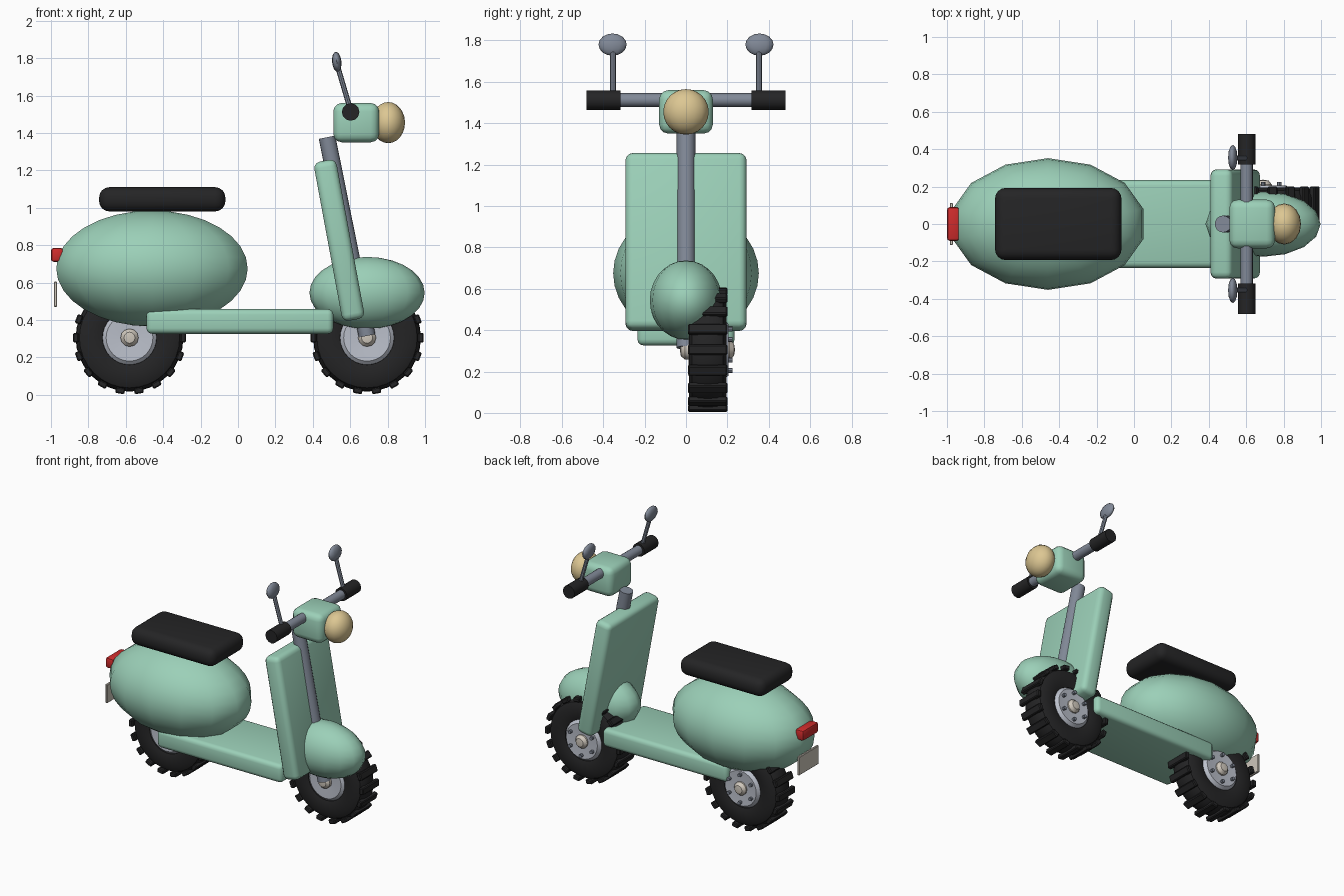
import bpy, bmesh, math
from mathutils import Matrix, Vector

if "Cube" in bpy.data.objects:
    bpy.data.objects.remove(bpy.data.objects["Cube"])


def mat(name, rgb):
    m = bpy.data.materials.new(name)
    m.diffuse_color = (*rgb, 1)
    m.use_nodes = True
    m.node_tree.nodes["Principled BSDF"].inputs["Base Color"].default_value = m.diffuse_color
    return m


MINT = mat("mint paint", (0.33, 0.63, 0.48))
BLACK = mat("black rubber", (0.018, 0.018, 0.019))
STEEL = mat("slate steel", (0.22, 0.25, 0.31))
SILVER = mat("light silver", (0.50, 0.53, 0.60))
CREAM = mat("lamp cream", (0.72, 0.57, 0.29))
IVORY = mat("ivory metal", (0.62, 0.57, 0.50))
RED = mat("red lens", (0.62, 0.025, 0.025))


def finish(name, bm, material, angle=35):
    bmesh.ops.recalc_face_normals(bm, faces=bm.faces)
    me = bpy.data.meshes.new(name)
    bm.to_mesh(me)
    bm.free()
    me.shade_smooth()
    me.set_sharp_from_angle(angle=math.radians(angle))
    me.materials.append(material)
    ob = bpy.data.objects.new(name, me)
    bpy.context.collection.objects.link(ob)
    return ob


def box(name, centre, size, material, bevel=0.0, segs=3, tilt=0.0):
    bm = bmesh.new()
    bmesh.ops.create_cube(bm, size=1, matrix=Matrix.Diagonal((*size, 1)))
    if bevel:
        bmesh.ops.bevel(bm, geom=bm.edges[:], offset=bevel, segments=segs,
                        profile=0.5, affect='EDGES')
    bm.transform(Matrix.Translation(centre) @ Matrix.Rotation(tilt, 4, 'Y'))
    return finish(name, bm, material)


def ball(name, centre, radii, material, u=16, v=12, tilt=0.0):
    bm = bmesh.new()
    bmesh.ops.create_uvsphere(bm, u_segments=u, v_segments=v, radius=1)
    bm.transform(Matrix.Translation(centre) @ Matrix.Rotation(tilt, 4, 'Y')
                 @ Matrix.Diagonal((*radii, 1)))
    return finish(name, bm, material, 60)


def tube(name, a, b, r, material, sides=16):
    a, b = Vector(a), Vector(b)
    d = b - a
    bm = bmesh.new()
    bmesh.ops.create_cone(bm, cap_ends=True, segments=sides, radius1=r,
                          radius2=r, depth=d.length)
    bm.transform(Matrix.Translation((a + b) / 2)
                 @ d.to_track_quat('Z', 'Y').to_matrix().to_4x4())
    return finish(name, bm, material)


def lathe(name, profile, x, z, material, steps=32):
    """Spin a (radius, y) profile around the axle."""
    bm = bmesh.new()
    vs = [bm.verts.new((r, y, 0)) for r, y in profile]
    es = [bm.edges.new(p) for p in zip(vs, vs[1:])]
    bmesh.ops.spin(bm, geom=vs + es, cent=(0, 0, 0), axis=(0, 1, 0),
                   angle=math.tau, steps=steps)
    bmesh.ops.remove_doubles(bm, verts=bm.verts[:], dist=1e-4)
    bm.transform(Matrix.Translation((x, 0, z)))
    return finish(name, bm, material)


# wheels, set slightly off the centre line
AXLE_Z, MID = 0.305, 0.105
for label, x in (("front", 0.69), ("rear", -0.58)):
    half = [(0.14, 0.06), (0.145, 0.08), (0.17, 0.088), (0.235, 0.09),
            (0.268, 0.075), (0.285, 0.045), (0.288, 0.0)]
    loop = [(r, MID - w) for r, w in half]
    loop += [(r, MID + w) for r, w in reversed(half[:-1])]
    lathe(label + "_tire", loop + loop[:1], x, AXLE_Z, BLACK)
    # hub disc with a shallow dish on each side
    lathe(label + "_hub", [(0, 0.02), (0.06, 0.015), (0.125, 0.012),
                           (0.145, 0.03), (0.145, 0.18), (0.125, 0.205),
                           (0.06, 0.20), (0, 0.20)], x, AXLE_Z, SILVER)
    # rounded axle caps
    lathe(label + "_axle_cap", [(0, -0.03), (0.03, -0.025), (0.048, -0.005),
                                (0.048, 0.21), (0.03, 0.232), (0, 0.237)],
          x, AXLE_Z, IVORY, 12)
    # wheel nuts on the outer side
    for i in range(6):
        a = math.tau * (i + 0.5) / 6
        px, pz = x + 0.1 * math.cos(a), AXLE_Z + 0.1 * math.sin(a)
        tube(f"{label}_wheel_nut_{i}", (px, 0.195, pz), (px, 0.225, pz),
             0.012, STEEL, 8)
    # tread blocks
    bm = bmesh.new()
    for i in range(18):
        a = math.tau * i / 18
        m = (Matrix.Translation((x, MID, AXLE_Z)) @ Matrix.Rotation(a, 4, 'Y')
             @ Matrix.Translation((0.287, 0, 0))
             @ Matrix.Diagonal((0.032, 0.19, 0.05, 1)))
        bmesh.ops.create_cube(bm, size=1, matrix=m)
    bmesh.ops.bevel(bm, geom=bm.edges[:], offset=0.006, segments=1,
                    affect='EDGES')
    finish(label + "_tread", bm, BLACK)

# body shell, fender, floor and leg shield
ball("rear_body", (-0.46, 0, 0.675), (0.525, 0.352, 0.31), MINT, 14, 16)
ball("front_fender", (0.69, 0, 0.545), (0.308, 0.175, 0.192), MINT, 16, 14)
box("floorboard", (0.01, 0, 0.392), (1.0, 0.47, 0.132), MINT, 0.03)
box("leg_shield", (0.541, 0, 0.826), (0.122, 0.585, 0.865), MINT, 0.035,
    tilt=-0.183)

# seat
box("seat", (-0.405, 0, 1.045), (0.675, 0.385, 0.13), BLACK, 0.055, 4)

# steering column, headset and lamp
tube("steering_column", (0.476, 0, 1.377), (0.69, 0, 0.315), 0.045, STEEL)
box("headset", (0.632, 0, 1.455), (0.245, 0.26, 0.21), MINT, 0.045)
ball("headlight", (0.803, 0, 1.455), (0.09, 0.11, 0.11), CREAM)

# handlebar, grips and mirrors
tube("handlebar", (0.602, -0.475, 1.512), (0.602, 0.475, 1.512), 0.033, STEEL)
for side, s in (("left", -1), ("right", 1)):
    tube(side + "_grip", (0.602, 0.317 * s, 1.512), (0.602, 0.48 * s, 1.512),
         0.047, BLACK, 12)
    tube(side + "_mirror_stalk", (0.605, 0.353 * s, 1.51),
         (0.53, 0.353 * s, 1.765), 0.014, STEEL, 8)
    ball(side + "_mirror", (0.528, 0.355 * s, 1.78), (0.025, 0.068, 0.054),
         STEEL, 12, 8, tilt=-0.1)

# tail light and number plate
box("tail_light", (-0.967, 0, 0.748), (0.066, 0.18, 0.075), RED, 0.015, 2)
box("rear_plate", (-0.976, 0, 0.537), (0.018, 0.225, 0.135), IVORY, 0.004, 1)
